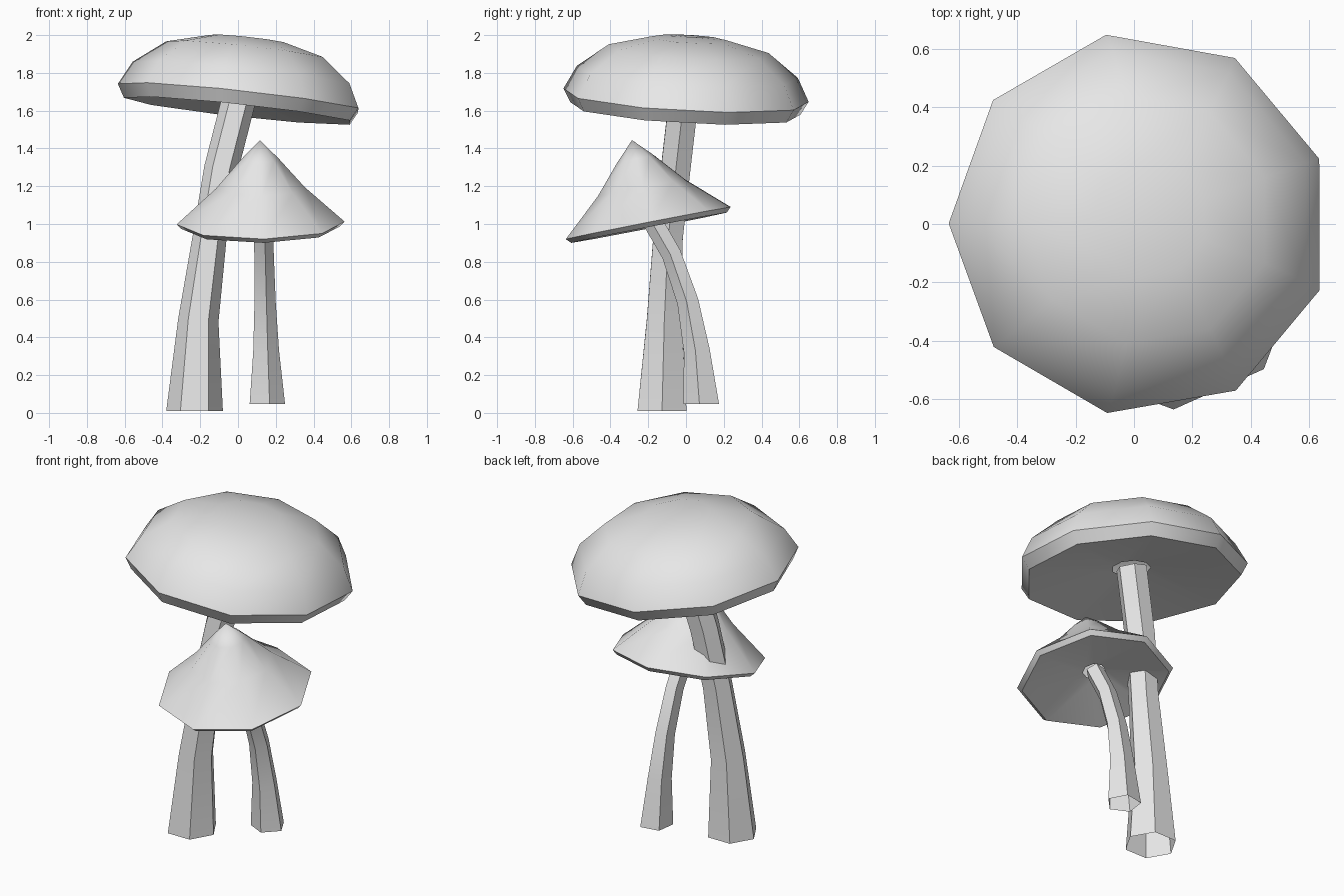
import bpy, bmesh, math
from mathutils import Vector

cube = bpy.data.objects.get("Cube")
if cube:
    bpy.data.objects.remove(cube, do_unlink=True)

grey = bpy.data.materials.new("light_grey")
grey.use_nodes = True
grey.diffuse_color = (0.8, 0.8, 0.8, 1)
grey.node_tree.nodes["Principled BSDF"].inputs["Base Color"].default_value = (0.8, 0.8, 0.8, 1)


def loft(name, rings, smooth_angle, tip=None):
    """Skin a list of rings of points, with an optional closing tip."""
    bm = bmesh.new()
    loops = [[bm.verts.new(p) for p in ring] for ring in rings]
    n = len(loops[0])
    for low, high in zip(loops, loops[1:]):
        for i in range(n):
            j = (i + 1) % n
            bm.faces.new((low[i], low[j], high[j], high[i]))
    if tip is not None:
        top = bm.verts.new(tip)
        for i in range(n):
            bm.faces.new((loops[-1][i], loops[-1][(i + 1) % n], top))
    bmesh.ops.recalc_face_normals(bm, faces=bm.faces)
    mesh = bpy.data.meshes.new(name)
    bm.to_mesh(mesh)
    bm.free()
    mesh.materials.append(grey)
    obj = bpy.data.objects.new(name, mesh)
    bpy.context.collection.objects.link(obj)
    bpy.ops.object.select_all(action="DESELECT")
    obj.select_set(True)
    bpy.context.view_layer.objects.active = obj
    bpy.ops.object.shade_smooth_by_angle(angle=math.radians(smooth_angle))
    return obj


def ring(center, axis, radius, sides, start):
    """Regular polygon of points around an axis."""
    turn = Vector((0, 0, 1)).rotation_difference(Vector(axis))
    points = []
    for i in range(sides):
        a = math.radians(start) + math.tau * i / sides
        points.append(Vector(center) + turn @ Vector((radius * math.cos(a), radius * math.sin(a), 0)))
    return points


def cap(name, center, axis, sides, start, profile, height):
    """Tilted cap: the profile runs from the stem hole under the rim to the top."""
    axis = Vector(axis).normalized()
    center = Vector(center)
    rings = [ring(center + axis * h, axis, r, sides, start) for r, h in profile]
    return loft(name, rings, 52, center + axis * height)


def stem(name, path, sides, start):
    """Faceted bent tube through (x, y, z, radius) stations, level at its foot."""
    pts = [Vector(p[:3]) for p in path]
    rings = []
    for i, p in enumerate(path):
        axis = Vector((0, 0, 1))
        if i:
            axis = pts[min(i + 1, len(pts) - 1)] - pts[i - 1]
        rings.append(ring(pts[i], axis, p[3], sides, start))
    return loft(name, rings, 30)


# Tall mushroom: broad domed cap on a six-sided stem
cap("large_cap", (0.02, 0, 1.67), (0.11, 0.055, 1), 9, 180,
    [(0.11, 0), (0.62, -0.07), (0.66, 0), (0.595, 0.125), (0.43, 0.252), (0.2, 0.312)], 0.322)
stem("large_stem", [(-0.23, -0.127, 0.01, 0.15), (-0.21, -0.115, 0.49, 0.107),
                    (-0.15, -0.095, 0.93, 0.09), (-0.09, -0.055, 1.29, 0.09),
                    (0.01, -0.01, 1.68, 0.09)], 6, 0)

# Short mushroom: pointed cap on a bent five-sided stem
cap("small_cap", (0.12, -0.2, 1.005), (-0.01, -0.195, 1), 8, 2,
    [(0.065, 0.05), (0.42, -0.025), (0.445, 0), (0.235, 0.19), (0.1, 0.345)], 0.447)
stem("small_stem", [(0.15, 0.085, 0.047, 0.1), (0.145, 0.06, 0.33, 0.073),
                    (0.14, 0.012, 0.59, 0.06), (0.135, -0.075, 0.84, 0.055),
                    (0.13, -0.19, 1.04, 0.055)], 5, -80)
